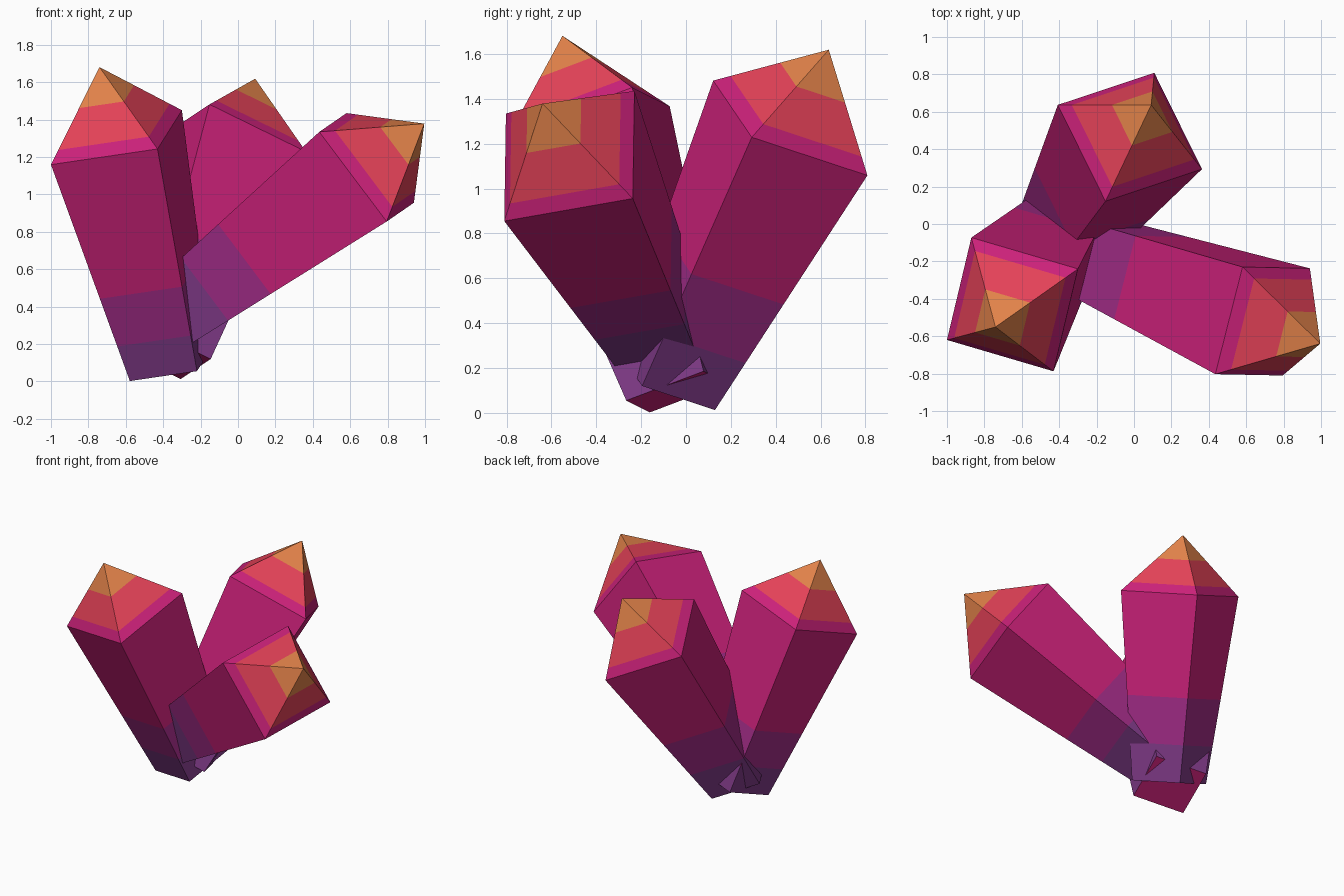
import bpy, bmesh
from mathutils import Vector

if "Cube" in bpy.data.objects:
    bpy.data.objects.remove(bpy.data.objects["Cube"])

# Colours, base to tip
COLOURS = [
    ("deep_purple", (0.22, 0.043, 0.25)),
    ("plum", (0.37, 0.026, 0.25)),
    ("magenta", (0.62, 0.016, 0.20)),
    ("coral", (0.80, 0.056, 0.10)),
    ("orange", (0.78, 0.23, 0.07)),
]
MATS = []
for name, rgb in COLOURS:
    m = bpy.data.materials.new(name)
    m.diffuse_color = (*rgb, 1)
    m.use_nodes = True
    m.node_tree.nodes["Principled BSDF"].inputs["Base Color"].default_value = m.diffuse_color
    MATS.append(m)

RADIUS, TAPER = 0.424, 0.63      # shoulder radius, base scale
LENGTH, CAP = 1.305, 0.405       # shaft and tip lengths


def crystal(name, shoulder, axis, corner, low, mid):
    """Four-sided tapering crystal with a pyramid tip, banded along its axis."""
    c, a = Vector(shoulder), Vector(axis).normalized()
    p = Vector(corner)
    p = (p - a * p.dot(a)).normalized() * RADIUS
    q = a.cross(p)
    bm = bmesh.new()

    def ring(height, scale):
        return [bm.verts.new(c + a * height + d * scale) for d in (p, q, -p, -q)]

    shaft = [ring((t - 1) * LENGTH, TAPER + (1 - TAPER) * t) for t in (0, low, mid, 1)]
    tip = [ring(CAP * t, 1 - t) for t in (0.15, 0.58)]
    rings = shaft + tip
    bm.faces.new(rings[0][::-1]).material_index = 2      # underside
    for lo, hi, mat in zip(rings, rings[1:], (0, 1, 2, 2, 3)):
        for i in range(4):
            j = (i + 1) % 4
            bm.faces.new((lo[i], lo[j], hi[j], hi[i])).material_index = mat
    apex = bm.verts.new(c + a * CAP)
    for i in range(4):
        bm.faces.new((rings[-1][i], rings[-1][(i + 1) % 4], apex)).material_index = 4

    me = bpy.data.meshes.new(name)
    bm.to_mesh(me)
    bm.free()
    for m in MATS:
        me.materials.append(m)
    ob = bpy.data.objects.new(name, me)
    bpy.context.collection.objects.link(ob)


# The cluster
crystal("left_crystal", (-0.65, -0.43, 1.305), (-0.224, -0.298, 0.928),
        (-0.35, -0.19, -0.145), 0.16, 0.38)
crystal("back_crystal", (-0.022, 0.465, 1.27), (0.281, 0.423, 0.861),
        (0.38, -0.175, -0.05), 0.20, 0.45)
crystal("right_crystal", (0.6875, -0.52, 1.145), (0.762, -0.295, 0.577),
        (-0.2575, -0.28, 0.185), 0.18, 0.40)
